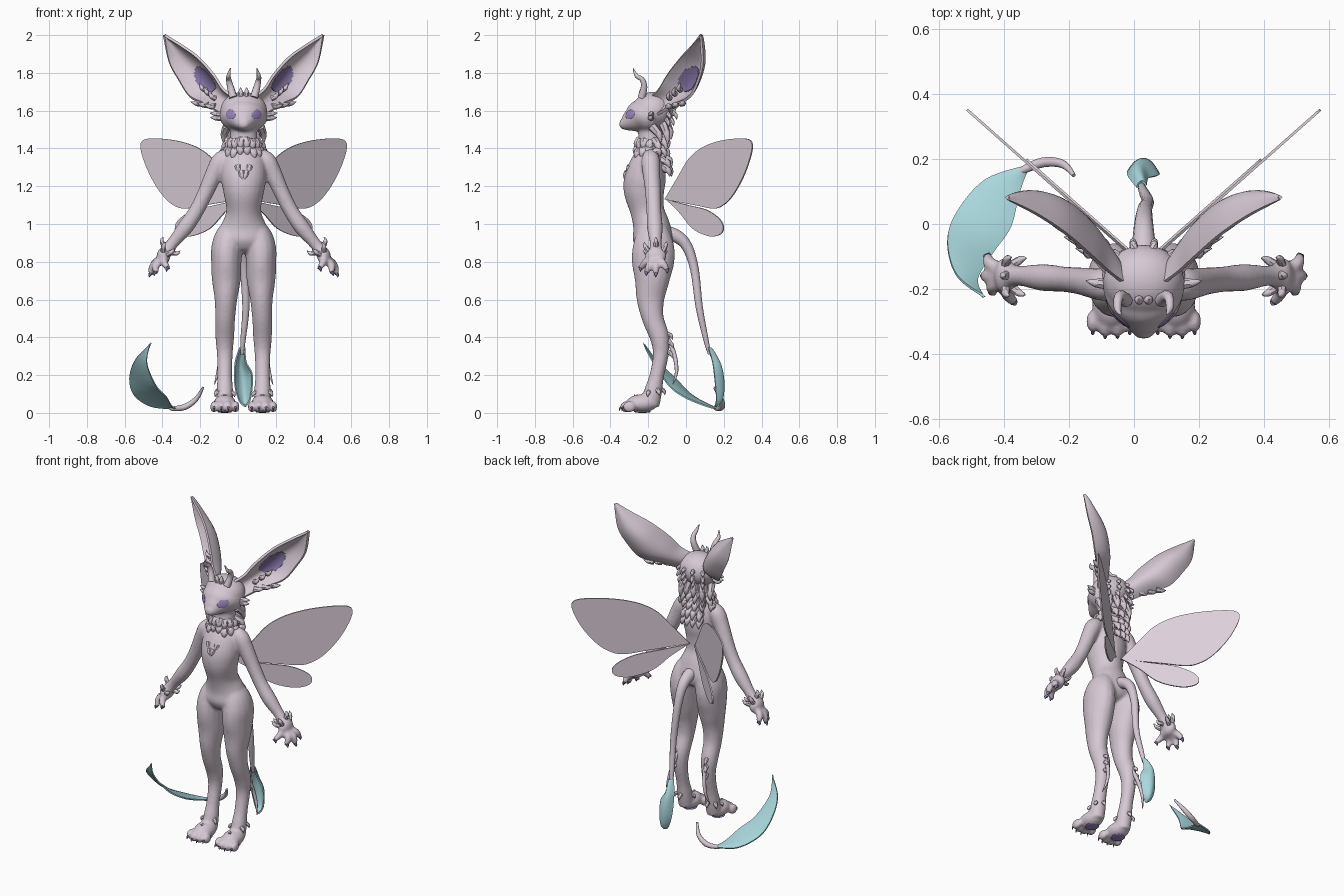
import bpy, bmesh, random
from math import sin, cos, pi, radians
from mathutils import Vector, Matrix
from mathutils.bvhtree import BVHTree

random.seed(4)
if "Cube" in bpy.data.objects:
    bpy.data.objects.remove(bpy.data.objects["Cube"])
CX = 0.03                      # the figure stands slightly to one side
X, Y, Z = Vector((1, 0, 0)), Vector((0, 1, 0)), Vector((0, 0, 1))


def material(name, rgb):
    m = bpy.data.materials.new(name)
    m.use_nodes = True
    m.diffuse_color = (*rgb, 1)
    m.node_tree.nodes["Principled BSDF"].inputs["Base Color"].default_value = (*rgb, 1)
    return m


MAUVE = material("pale mauve", (.67, .58, .655))
WING = material("light wing mauve", (.73, .64, .715))
TEAL = material("soft teal", (.40, .69, .73))
PURPLE = material("muted purple", (.235, .175, .37))
VIOLET = material("eye violet", (.35, .26, .55))


def spline(pts, n):
    """Smooth samples through control tuples, n per span."""
    p = [pts[0]] + list(pts) + [pts[-1]]
    out = []
    for i in range(1, len(p) - 2):
        for k in range(n):
            t = k / n
            out.append([.5 * (2 * b + (c - a) * t + (2 * a - 5 * b + 4 * c - d) * t * t
                              + (3 * b - a - 3 * c + d) * t ** 3)
                        for a, b, c, d in zip(*p[i - 1:i + 3])])
    return out + [list(pts[-1])]


def tube(bm, stations, axis=X, sides=16, n=4):
    """Loft of ellipses; a station is x, y, z, radius[, second radius]."""
    s = spline(stations, n)
    rings = []
    for i, q in enumerate(s):
        t = (Vector(s[min(i + 1, len(s) - 1)][:3]) - Vector(s[max(i - 1, 0)][:3])).normalized()
        u = (axis - axis.dot(t) * t).normalized()
        v = t.cross(u)
        rings.append([bm.verts.new(Vector(q[:3]) + u * q[3] * cos(a) + v * q[-1] * sin(a))
                      for a in (2 * pi * k / sides for k in range(sides))])
    for a, b in zip(rings, rings[1:]):
        for k in range(sides):
            j = (k + 1) % sides
            bm.faces.new((a[k], a[j], b[j], b[k]))
    bm.faces.new(rings[0])
    bm.faces.new(rings[-1])


def ball(bm, c, r, rot=Matrix()):
    m = Matrix.Translation(c) @ rot @ Matrix.Diagonal((*r, 1))
    bmesh.ops.create_uvsphere(bm, u_segments=20, v_segments=14, radius=1, matrix=m)


def patch(bm, edge_a, edge_b, bulge, oval=None, n=6, cols=12):
    """Cupped sheet between two edge curves, optionally only an oval of it."""
    a, b = spline(edge_a, n), spline(edge_b, n)
    grid = []
    for i in range(len(a)):
        k = sin(pi * (.12 + .85 * i / (len(a) - 1)))
        grid.append([bm.verts.new(Vector(a[i]).lerp(Vector(b[i]), j / cols)
                                  + Vector(bulge) * (k * 4 * j / cols * (1 - j / cols)))
                     for j in range(cols + 1)])
    for i, (r, q) in enumerate(zip(grid, grid[1:])):
        for j in range(cols):
            du, dv = (i + .5) / (len(a) - 1), (j + .5) / cols
            if oval is None or ((du - oval[0]) / oval[2]) ** 2 + ((dv - oval[1]) / oval[3]) ** 2 < 1:
                bm.faces.new((r[j], r[j + 1], q[j + 1], q[j]))
    bmesh.ops.delete(bm, geom=[v for v in bm.verts if not v.link_faces], context="VERTS")


def mirror(bm):
    new = bmesh.ops.duplicate(bm, geom=bm.verts[:] + bm.edges[:] + bm.faces[:])["geom"]
    bmesh.ops.scale(bm, vec=(-1, 1, 1), verts=[g for g in new if isinstance(g, bmesh.types.BMVert)])


def finish(bm, name, mat, thick=0, x=CX):
    bmesh.ops.recalc_face_normals(bm, faces=bm.faces)
    me = bpy.data.meshes.new(name)
    bm.to_mesh(me)
    bm.free()
    me.materials.append(mat)
    ob = bpy.data.objects.new(name, me)
    bpy.context.collection.objects.link(ob)
    ob.location.x = x
    for o in bpy.context.selected_objects:
        o.select_set(False)
    bpy.context.view_layer.objects.active = ob
    ob.select_set(True)
    if thick:
        mod = ob.modifiers.new("thickness", "SOLIDIFY")
        mod.thickness, mod.offset = thick, 0
        bpy.ops.object.modifier_apply(modifier=mod.name)
    bpy.ops.object.shade_smooth_by_angle(angle=radians(50))
    return ob


# Limbs, paws and toes of one side, then mirrored
bm = bmesh.new()
tube(bm, [(.06, -.18, 1.02, .03, .05), (.075, -.175, .95, .07, .09), (.09, -.172, .87, .082, .112),
          (.092, -.175, .79, .08, .112), (.092, -.18, .7, .076, .092),
          (.094, -.188, .6, .06, .074), (.098, -.175, .5, .053, .058), (.1, -.14, .4, .05, .052),
          (.1, -.133, .31, .042, .042), (.1, -.154, .2, .039, .039), (.1, -.175, .11, .045, .048),
          (.1, -.19, .04, .045, .05)])
ball(bm, (.1, -.235, .05), (.06, .085, .048))
for k in range(4):
    ball(bm, (.043 + .038 * k, -.3 - (.015 if k in (1, 2) else 0), .032), (.021, .035, .031))
tube(bm, [(.08, -.185, 1.37, .035), (.12, -.187, 1.335, .05), (.155, -.183, 1.27, .047),
          (.2, -.175, 1.17, .042), (.25, -.17, 1.07, .04), (.31, -.165, .98, .042),
          (.375, -.16, .9, .032), (.41, -.16, .855, .036)], axis=Y)
ball(bm, (.425, -.16, .83), (.036, .058, .047))
FINGERS = [(.4, -.24, .765), (.465, -.21, .742), (.49, -.16, .735), (.48, -.1, .755)]
for f in FINGERS:
    base = Vector((.425, -.16, .83)).lerp(Vector(f), .3)
    knuckle = Vector(f) * .5 + base * .5 + Vector((.014, 0, .01))
    tube(bm, [(*base, .024), (*knuckle, .021), (*f, .016)], axis=Y, sides=10)
mirror(bm)

# Torso, neck and head joined with the limbs into one skin
tube(bm, [(0, -.175, .845, .035, .04), (0, -.175, .87, .1, .085), (0, -.175, .92, .148, .107),
          (0, -.183, .99, .122, .098), (0, -.205, 1.07, .092, .09), (0, -.222, 1.17, .108, .107),
          (0, -.217, 1.24, .12, .11), (0, -.203, 1.32, .115, .094), (0, -.195, 1.38, .09, .072),
          (0, -.19, 1.44, .074, .064), (0, -.185, 1.54, .07, .065)], sides=24)
ball(bm, (0, -.175, 1.6), (.125, .112, .1))
tube(bm, [(0, -.17, 1.575, .132, .095), (0, -.24, 1.57, .115, .09), (0, -.29, 1.548, .074, .062),
          (0, -.33, 1.533, .042, .036), (0, -.352, 1.535, .02, .017)], sides=20)
body = finish(bm, "body", MAUVE)
mod = body.modifiers.new("fuse", "REMESH")
mod.mode, mod.voxel_size = "VOXEL", .0085
bpy.ops.object.modifier_apply(modifier=mod.name)
mod = body.modifiers.new("soften", "SMOOTH")
mod.factor, mod.iterations = .5, 8
bpy.ops.object.modifier_apply(modifier=mod.name)
body.data.shade_smooth()
skin = bmesh.new()
skin.from_mesh(body.data)
tree = BVHTree.FromBMesh(skin)

# Fur tufts combed over the skin
fur = bmesh.new()


def spike(bm, a, m, b, r, sides=7):
    d = Vector(b) - Vector(a)
    tube(bm, [(*a, r), (*m, r * .75), (*b, r * .08)], axis=Y if abs(d.y) < .7 * d.length else X,
         sides=sides, n=3)


def tuft(near, flow, length, r=.013, lift=.4):
    p, n = tree.find_nearest(Vector(near))[:2]
    flow = Vector(flow).normalized()
    spike(fur, p - n * .01, p + n * lift * length * .8 + flow * length * .4,
          p + n * lift * length + flow * length, r)


def collar(z, first, last, count, reach, length, r, lift):
    for k in range(count):
        a = radians(first + (last - first) * (k + .5) / count)
        tuft((reach * cos(a), -.19 + reach * sin(a), z + random.uniform(-.01, .01)), (0, 0, -1),
             length * random.uniform(.8, 1.15), r, lift)


for z in (1.31, 1.36, 1.41, 1.45, 1.49):          # back mane
    collar(z, 50 if z < 1.38 else 10, 90, 2 if z < 1.38 else 3, .12, .065, .024, .65)
for z in (1.53, 1.58, 1.63):                      # back of the head
    collar(z, 35, 90, 2, .16, .035, .014, .5)
for z in (1.44, 1.40):                            # front bib
    collar(z, -90, 10, 4, .09, .055, .026, .18)
for x, z in ((.015, 1.28), (.04, 1.32)):
    tuft((x, -.33, z), (-.3, 0, -1), .06, .02, .03)
for dz in (-.03, .015):                           # cheeks
    tuft((.2, -.2, 1.575 + dz), (1, .3, .15), .045, .017, .2)
tuft((.02, -.26, 1.72), (0, .3, 1), .035, .016, .3)
for k in range(6):                                # wrists
    a = 2 * pi * k / 6
    side = Vector((.06 * cos(a), .08 * sin(a), .05 * cos(a)))
    tuft(Vector((.4, -.16, .87)) + side, (-.5, 0, .7), .035, .015, .7)
for z in (.32, .38, .44):                         # hocks
    tuft((.13, -.03, z), (0, .3, -1), .04, .014, .35)
for k in range(5):                                # ankles
    a = radians(-150 + 60 * k)
    tuft((.1 + .1 * cos(a), -.17 + .1 * sin(a), .12), (0, 0, -1), .03, .014, .45)
for k in range(3):                                # ear roots
    b = Vector((.15 + .035 * k, -.095 + .035 * k, 1.622 + .008 * k))
    spike(fur, b, b + Vector((.03, .012, 0)), b + Vector((.06, .02, .01)), .018)
    b = Vector((.15 + .025 * k, -.085 + .028 * k, 1.665 + .022 * k))
    spike(fur, b, b + Vector((.022, -.01, .012)), b + Vector((.036, 0, .04)), .016)
mirror(fur)
finish(fur, "fur_tufts", MAUVE)

# Ears: cupped sheets with a dark oval inside
EAR_IN = [(.05, -.19, 1.67), (.11, -.145, 1.715), (.16, -.1, 1.79), (.24, -.03, 1.88),
          (.33, .03, 1.945), (.42, .075, 2.0)]
EAR_OUT = [(.10, -.17, 1.57), (.2, -.06, 1.632), (.285, .02, 1.675), (.345, .065, 1.765),
           (.395, .085, 1.86), (.423, .077, 2.0)]
BACK = Vector((-.6, .78, 0))
bm = bmesh.new()
patch(bm, EAR_IN, EAR_OUT, BACK * .075)
mirror(bm)
finish(bm, "ears", MAUVE, .014)
bm = bmesh.new()
patch(bm, EAR_IN, EAR_OUT, BACK * .075, oval=(.455, .46, .145, .25), n=10, cols=24)
bmesh.ops.translate(bm, vec=BACK * -.01, verts=bm.verts)
mirror(bm)
finish(bm, "inner_ears", PURPLE, .004)

# Almond eyes set on the face
bm = bmesh.new()
p, n = tree.find_nearest(Vector((.082, -.31, 1.582)))[:2]
side = (X - n * X.dot(n) + Z * .25).normalized()
side = (side - n * side.dot(n)).normalized()
ball(bm, p, (.035, .025, .005), Matrix((side, n.cross(side), n)).transposed().to_4x4())
mirror(bm)
finish(bm, "eyes", VIOLET)

# Horns and heel spurs
bm = bmesh.new()
tube(bm, [(.055, -.235, 1.67, .022), (.07, -.222, 1.725, .018), (.079, -.232, 1.765, .014),
          (.08, -.262, 1.785, .011), (.07, -.28, 1.825, .002)], sides=10)
mirror(bm)
finish(bm, "horns", MAUVE)
bm = bmesh.new()
tube(bm, [(.1, -.11, .42, .012), (.115, -.065, .32, .012), (.135, -.05, .22, .009),
          (.155, -.07, .15, .002)], sides=8)
mirror(bm)
finish(bm, "heel_spurs", MAUVE)

# Claws and foot pads
bm = bmesh.new()
for f in FINGERS:
    f = Vector(f)
    spike(bm, f + Vector((-.003, 0, .008)), f + Vector((.007, 0, -.003)), f + Vector((.009, 0, -.018)), .012)
for k in range(4):
    b = Vector((.043 + .038 * k, -.325 - (.012 if k in (1, 2) else 0), .03))
    spike(bm, b, b - Vector((0, .012, .004)), b - Vector((0, .016, .02)), .007)
mirror(bm)
finish(bm, "claws", PURPLE)
bm = bmesh.new()
ball(bm, (.1, -.23, .006), (.04, .044, .006))
mirror(bm)
finish(bm, "foot_pads", VIOLET)

# Two pairs of flat wings slanting backwards
UPPER = [(.02, 1.13), (.10, 1.25), (.165, 1.345), (.245, 1.405), (.35, 1.44), (.47, 1.453),
         (.535, 1.44), (.54, 1.38), (.495, 1.26), (.43, 1.155), (.37, 1.1), (.31, 1.082), (.2, 1.1)]
LOWER = [(.02, 1.13), (.15, 1.1), (.26, 1.075), (.335, 1.03), (.362, .985), (.345, .947),
         (.28, .935), (.18, .975), (.1, 1.06)]
for name, outline, dy in (("upper_wings", UPPER, 0), ("lower_wings", LOWER, .008)):
    bm = bmesh.new()
    bm.faces.new([bm.verts.new((x, -.05 + dy + .885 * (x - .09), z))
                  for x, z in spline(outline + outline[:1], 6)[:-1]])
    mirror(bm)
    finish(bm, name, WING, .008)

# Tail with a spoon-shaped leaf
bm = bmesh.new()
tube(bm, [(0, -.13, .95, .042), (0, -.06, .94, .036), (0, .003, .885, .029), (.003, .045, .76, .023),
          (.012, .07, .56, .019), (-.003, .105, .39, .014), (-.008, .124, .31, .008)], sides=12)
finish(bm, "tail", MAUVE)
bm = bmesh.new()
patch(bm, [(-.02, .112, .345), (-.045, .145, .26), (-.045, .165, .14), (-.02, .165, .06), (.008, .152, .035)],
      [(.006, .118, .345), (.012, .14, .27), (.045, .15, .2), (.036, .16, .08), (.01, .152, .035)], (0, .042, 0))
finish(bm, "tail_leaf", TEAL, .008)

# Loose second leaf lying beside the feet, with its stem
bm = bmesh.new()
tube(bm, [(-.185, .15, .135, .006), (-.22, .185, .075, .013), (-.28, .19, .032, .016),
          (-.345, .165, .022, .012), (-.365, .15, .024, .004)], axis=Z, sides=10)
finish(bm, "loose_stem", MAUVE, x=0)
bm = bmesh.new()
patch(bm, [(-.33, .18, .022), (-.46, .135, .035), (-.55, .03, .095), (-.575, -.06, .185),
           (-.545, -.16, .28), (-.46, -.225, .37)],
      [(-.33, .165, .02), (-.355, .09, .042), (-.38, -.01, .085), (-.435, -.09, .145),
       (-.482, -.17, .262), (-.465, -.225, .365)], (0, 0, .008))
finish(bm, "loose_leaf", TEAL, .008, x=0)
